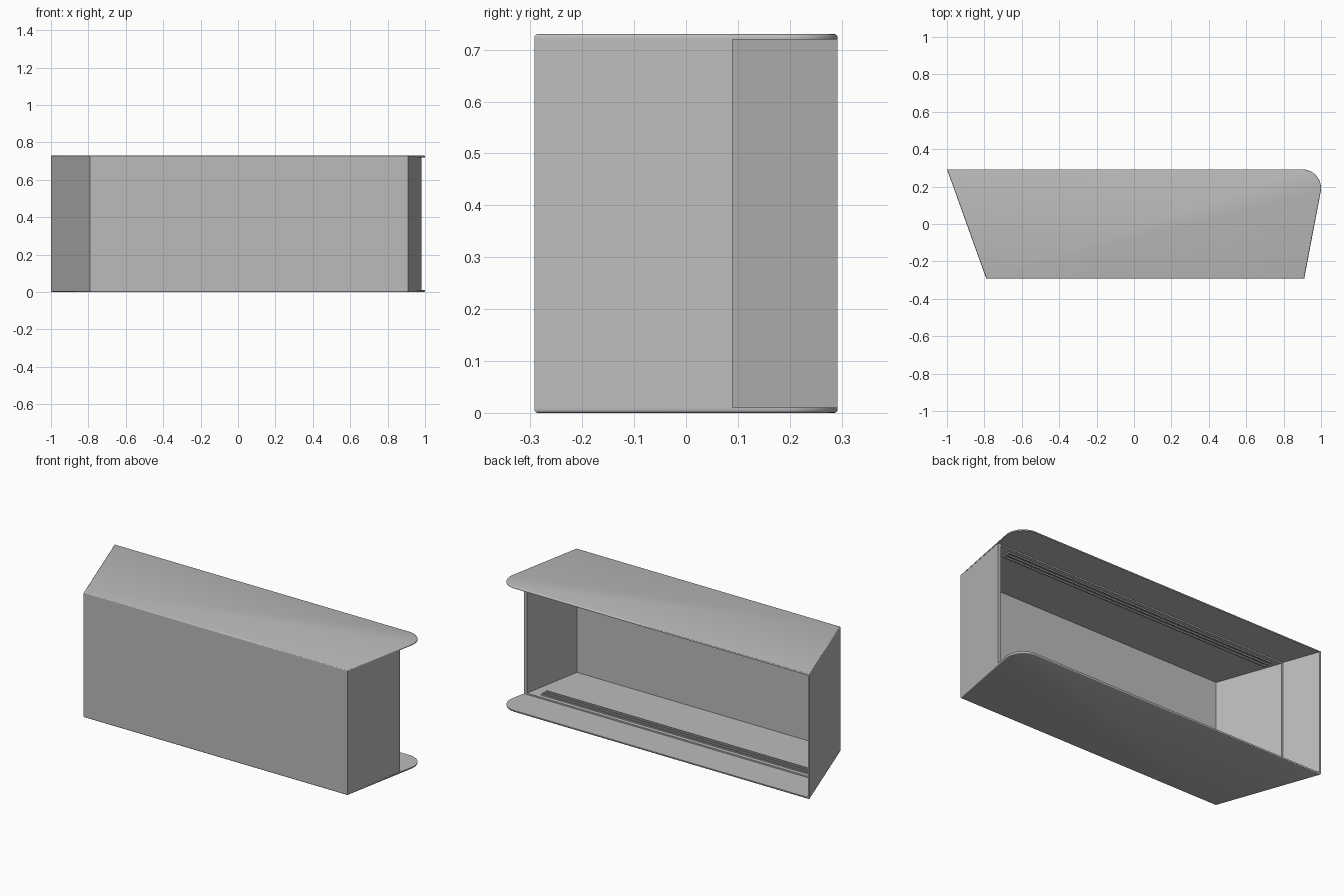
import bpy, bmesh, math

if "Cube" in bpy.data.objects:
    bpy.data.objects.remove(bpy.data.objects["Cube"], do_unlink=True)

HEIGHT, DEPTH = 0.73, 0.292
SKIN, LINING = 0.01, 0.008      # shell and liner thickness
LINER_Y = 0.09                  # where the liner and the short wall stop

grey = bpy.data.materials.new("plain_grey")
grey.use_nodes = True
colour = (0.5, 0.5, 0.5, 1)
grey.diffuse_color = colour
grey.node_tree.nodes["Principled BSDF"].inputs["Base Color"].default_value = colour


def outline(inset, y_right, y_left):
    """Open tray outline: right end, two front corners, left end."""
    front = -DEPTH + inset

    def right(y):
        return -0.79 - 0.359 * (y + DEPTH) + inset * 1.06

    def left(y):
        return 0.91 + 0.184 * (y + DEPTH) - inset * 1.02

    return [(right(y_right), y_right), (right(front), front),
            (left(front), front), (left(y_left), y_left)]


def prism(name, points, z0, z1, round_z=None):
    """Extrude a flat outline, optionally rounding the rim at one height."""
    bm = bmesh.new()
    face = bm.faces.new([bm.verts.new((x, y, z0)) for x, y in points])
    grown = bmesh.ops.extrude_face_region(bm, geom=[face])["geom"]
    for v in grown:
        if isinstance(v, bmesh.types.BMVert):
            v.co.z = z1
    bmesh.ops.recalc_face_normals(bm, faces=bm.faces)
    if round_z is not None:
        rim = [e for e in bm.edges
               if all(abs(v.co.z - round_z) < 1e-5 for v in e.verts)]
        bmesh.ops.bevel(bm, geom=rim, offset=0.006, segments=3,
                        profile=0.5, affect='EDGES')
    mesh = bpy.data.meshes.new(name)
    bm.to_mesh(mesh)
    bm.free()
    mesh.materials.append(grey)
    obj = bpy.data.objects.new(name, mesh)
    bpy.context.collection.objects.link(obj)
    if round_z is not None:
        bpy.ops.object.select_all(action='DESELECT')
        obj.select_set(True)
        bpy.context.view_layer.objects.active = obj
        bpy.ops.object.shade_smooth_by_angle(angle=math.radians(35))
    return obj


def box(name, x0, x1, y0, y1, z0, z1):
    return prism(name, [(x0, y0), (x1, y0), (x1, y1), (x0, y1)], z0, z1)


# Side and front walls: the right wall is full depth, the left one shorter
outer = outline(0, DEPTH, LINER_Y)
inner = outline(SKIN, DEPTH, LINER_Y)
prism("outer_walls", outer + inner[::-1], 0.006, HEIGHT - 0.006)

# Thin liner inside the walls, ending in a step
liner_out = outline(SKIN, LINER_Y, LINER_Y)
liner_in = outline(SKIN + LINING, LINER_Y, LINER_Y)
prism("wall_liner", liner_out + liner_in[::-1], SKIN, HEIGHT - SKIN)

# Plate outline with one rounded back corner
arc = [(0.9 + 0.1 * math.cos(math.radians(a)), 0.192 + 0.1 * math.sin(math.radians(a)))
       for a in range(-10, 91, 5)]
plate = outer[:3] + arc

# Bottom and top plates, each with a liner and a sliding-panel track
for level, z, sign in (("bottom", 0, 1), ("top", HEIGHT, -1)):
    skin_z = z + sign * SKIN
    liner_z = skin_z + sign * LINING
    rail_z = liner_z + sign * 0.007
    prism(level + "_plate", plate, *sorted((z, skin_z)), round_z=z)
    prism(level + "_liner", liner_out, *sorted((skin_z, liner_z)))
    low, high = sorted((liner_z, rail_z))
    for part, y in (("front", 0.012), ("middle", 0.036), ("back", 0.06)):
        box(f"{level}_{part}_rail", -0.85, 0.88, y, y + 0.008, low, high)
    for part, x in (("right", -0.858), ("left", 0.88)):
        box(f"{level}_{part}_rail_end", x, x + 0.008, 0.012, 0.068, low, high)
